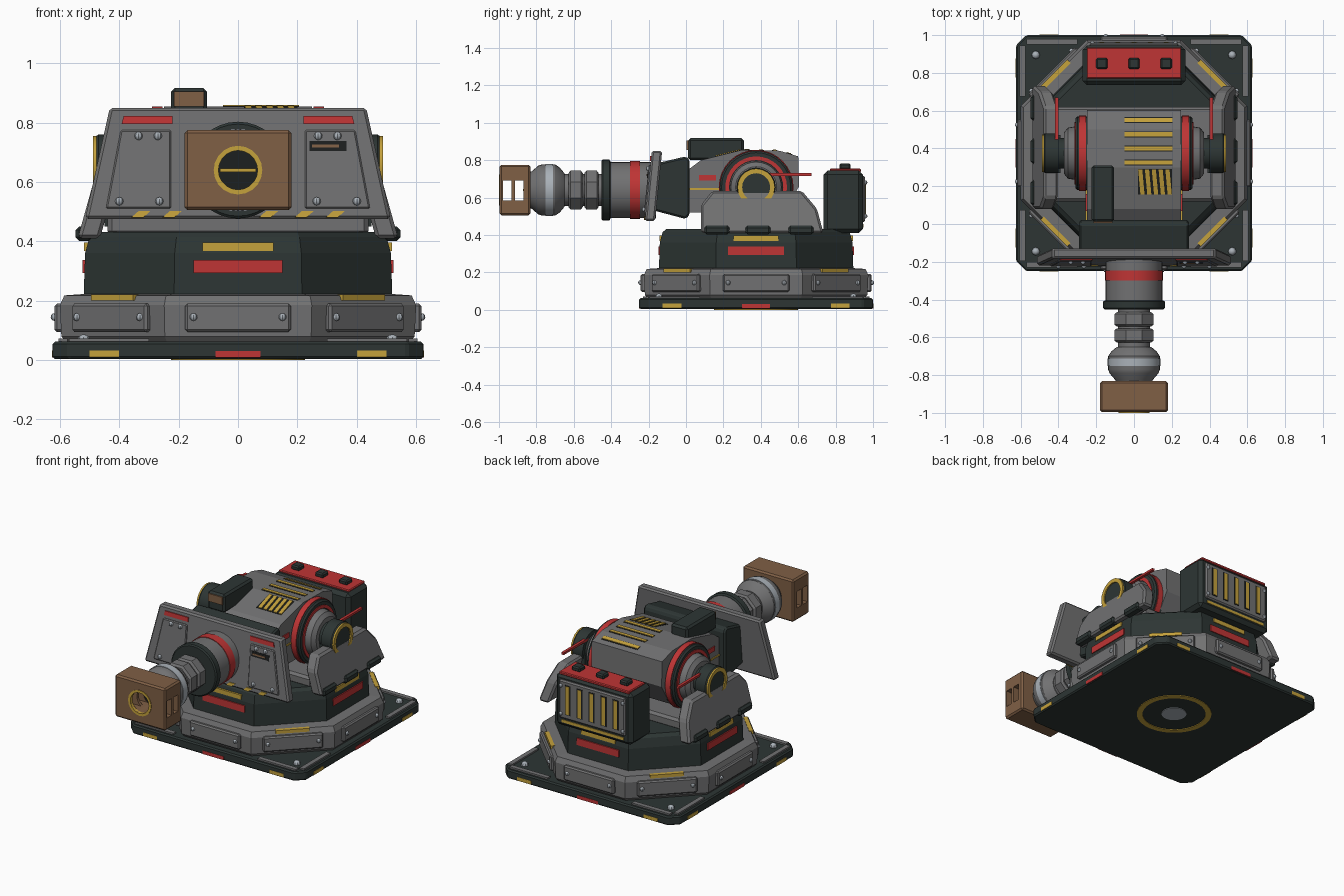
import bpy, bmesh, math
from mathutils import Matrix, Vector

if "Cube" in bpy.data.objects:
    bpy.data.objects.remove(bpy.data.objects["Cube"])

def colour(name, r, g, b):
    m = bpy.data.materials.new(name)
    m.diffuse_color = (r, g, b, 1)
    m.use_nodes = True
    m.node_tree.nodes["Principled BSDF"].inputs["Base Color"].default_value = m.diffuse_color
    return m

DARK = colour("dark green grey", .026, .036, .034)
GREY = colour("armour grey", .165, .165, .168)
RED = colour("red paint", .52, .035, .035)
YELLOW = colour("yellow paint", .56, .36, .045)
BROWN = colour("bronze brown", .215, .115, .06)
STEEL = colour("light steel", .40, .44, .48)
BLACK = colour("vent black", .012, .014, .014)

def finish(name, bm, mat, warp=None, matrix=None, bevel=0, smooth=False):
    if bevel:
        bmesh.ops.bevel(bm, geom=bm.edges[:], offset=bevel, segments=1, affect='EDGES', profile=.5)
    for v in bm.verts:
        if warp:
            v.co = warp(v.co)
        if matrix:
            v.co = matrix @ v.co
    bmesh.ops.recalc_face_normals(bm, faces=bm.faces[:])
    me = bpy.data.meshes.new(name)
    bm.to_mesh(me)
    bm.free()
    me.materials.append(mat)
    ob = bpy.data.objects.new(name, me)
    bpy.context.collection.objects.link(ob)
    if smooth:
        bpy.ops.object.select_all(action='DESELECT')
        ob.select_set(True)
        bpy.context.view_layer.objects.active = ob
        bpy.ops.object.shade_smooth_by_angle(angle=math.radians(32))
    return ob

def place(axis, a, b, t):
    return Vector({'x': (t, a, b), 'y': (a, t, b), 'z': (a, b, t)}[axis])

def prism(name, axis, pts, t0, t1, mat, **kw):
    bm = bmesh.new()
    lo, hi = [[bm.verts.new(place(axis, a, b, t)) for a, b in pts] for t in (t0, t1)]
    bm.faces.new(lo)
    bm.faces.new(hi)
    for i in range(len(pts)):
        j = (i + 1) % len(pts)
        bm.faces.new((lo[i], lo[j], hi[j], hi[i]))
    return finish(name, bm, mat, **kw)

def box(name, x, y, z, mat, **kw):
    """Box from (min, max) ranges."""
    pts = [(x[0], y[0]), (x[1], y[0]), (x[1], y[1]), (x[0], y[1])]
    return prism(name, 'z', pts, z[0], z[1], mat, **kw)

def lathe(name, axis, centre, profile, mat, n=32, phase=0, closed=False, smooth=True, **kw):
    """Profile is (position along axis, radius); a closed profile gives a ring."""
    bm = bmesh.new()
    ca, cb = centre
    ang = [math.tau * (i + phase) / n for i in range(n)]
    rings = [[bm.verts.new(place(axis, ca + r * math.cos(q), cb + r * math.sin(q), t)) for q in ang]
             for t, r in profile]
    pairs = list(zip(rings, rings[1:]))
    if closed:
        pairs.append((rings[-1], rings[0]))
    else:
        bm.faces.new(rings[0])
        bm.faces.new(rings[-1])
    for p, q in pairs:
        for i in range(n):
            j = (i + 1) % n
            bm.faces.new((p[i], p[j], q[j], q[i]))
    return finish(name, bm, mat, smooth=smooth, **kw)

def ring(name, axis, centre, t0, t1, r0, r1, mat, n=32):
    return lathe(name, axis, centre, [(t0, r0), (t0, r1), (t1, r1), (t1, r0)], mat, n=n, closed=True)

bolts = []
CY = .375
def turn(deg):
    return Matrix.Translation((0, CY, 0)) @ Matrix.Rotation(math.radians(deg), 4, 'Z')
OCT = 1 / math.cos(math.pi / 8)
def octagon(name, prof, mat):
    return lathe(name, 'z', (0, CY), [(z, a * OCT) for z, a in prof], mat, n=8, phase=.5, smooth=False)

# Square base plate with clipped corners
h, c = .625, .57
prism("base_plate", 'z', [(-c, -h), (c, -h), (h, -c), (h, c), (c, h), (-c, h), (-h, c), (-h, -c)],
      .004, .062, DARK, matrix=turn(0), bevel=.008)
for k in range(4):
    m = turn(k * 90)
    for s in (-1, 1):
        box("base_yellow_mark", sorted((s * .4, s * .5)), (-.627, -.61), (.01, .033), YELLOW, matrix=m)
        box("corner_bracket", sorted((s * .3, s * .57)), (-.605, -.575), (.055, .072), GREY, matrix=m)
    box("base_red_mark", (-.075, .075), (-.627, -.61), (.008, .03), RED, matrix=m)
    bolts.append((m @ Vector((-.52, -.52, .065)), .022))
# Underside ring and pivot
ring("underside_ring", 'z', (0, CY), 0, .02, .19, .225, YELLOW)
lathe("underside_pivot", 'z', (0, CY), [(.001, .075), (.02, .075)], STEEL)

# Octagonal armoured ring with a bolted panel on each side
octagon("octagon_ring", [(.05, .57), (.08, .595), (.185, .6), (.218, .585), (.224, .5)], GREY)
for k in range(8):
    m = turn(k * 45)
    box("ring_panel", (-.178, .178), (-.618, -.58), (.095, .19), GREY, matrix=m, bevel=.008)
    for s in (-1, 1):
        bolts.append((m @ Vector((s * .15, -.618, .145)), .013))
    if k % 2:
        box("ring_yellow_mark", (-.1, .1), (-.6, -.575), (.2, .221), YELLOW, matrix=m)

# Dark rotating drum
octagon("drum", [(.21, .52), (.36, .515), (.415, .5), (.432, .48)], DARK)
for k in range(4):
    m = turn(k * 90)
    box("drum_red_mark", (-.15, .15), (-.523, -.5), (.293, .337), RED, matrix=m)
    box("drum_yellow_mark", (-.12, .12), (-.518, -.49), (.368, .396), YELLOW, matrix=m)
box("cradle_floor", (-.44, .44), (.12, .62), (.42, .49), GREY, bevel=.015)

# Sloped side cheeks, trunnions, discs and side marks
cheek = [(.08, .41), (.08, .56), (.14, .635), (.62, .635), (.70, .54), (.735, .41)]
TZ = .655
for s in (-1, 1):
    prism("side_cheek", 'x', cheek, .465, .54, GREY, bevel=.012,
          warp=lambda p: Vector((s * (p.x - .28 * (p.z - .41)), p.y, p.z)))
    for y in (.165, .385, .615):
        box("cheek_bumper", sorted((s * .49, s * .547)), (y - .067, y + .067), (.402, .45), DARK, bevel=.012)
    lathe("side_disc", 'x', (CY, TZ), [(s * .24, .195), (s * .3, .195), (s * .31, .185)], DARK)
    ring("disc_red_band", 'x', (CY, TZ), s * .255, s * .29, .17, .2, RED)
    ring("disc_red_face", 'x', (CY, TZ), s * .3, s * .315, .145, .165, RED)
    lathe("disc_hub", 'x', (CY, TZ), [(s * .29, .145), (s * .35, .135), (s * .37, .11)], GREY)
    lathe("trunnion", 'x', (CY, TZ), [(s * .3, .08), (s * .4, .08), (s * .4, .105), (s * .47, .105),
                                      (s * .48, .098)], DARK, n=20)
    ring("trunnion_ring", 'x', (CY, TZ), s * .475, s * .488, .075, .1, YELLOW, n=20)
    box("trunnion_pillar", sorted((s * .39, s * .45)), (.27, .47), (.45, .64), DARK)
    box("red_lever", sorted((s * .4, s * .418)), (.42, .67), (.716, .73), RED)
    box("body_red_mark", sorted((s * .24, s * .256)), (.07, .16), (.69, .72), RED)
    box("body_yellow_line", sorted((s * .24, s * .256)), (.0, .2), (.64, .65), YELLOW)

# Gun body with vents on its top
top = [(0, .74), (.08, .80), (.3, .855), (.5, .85), (.6, .82)]
prism("gun_body", 'x', [(0, .52)] + top + [(.605, .66), (.52, .52)], -.25, .25, GREY)
def on_top(p):
    for (a, za), (b, zb) in zip(top, top[1:]):
        if a <= p.y <= b:
            return Vector((p.x, p.y, p.z + za + (zb - za) * (p.y - a) / (b - a)))
    return p
for y in (.325, .4, .475, .55):
    box("top_vent", (-.05, .205), (y - .016, y + .016), (-.004, .002), BLACK, warp=on_top)
    box("top_vent_slat", (-.05, .205), (y - .011, y + .011), (-.004, .005), YELLOW, warp=on_top)
box("front_vent", (.02, .2), (.155, .29), (-.004, .002), BLACK, warp=on_top)
for i in range(5):
    x = .022 + i * .036
    prism("front_vent_slat", 'z', [(x + .012, .157), (x + .034, .157), (x + .022, .288), (x, .288)],
          -.004, .006, YELLOW, warp=on_top)
box("sensor_box", (-.225, -.105), (.012, .31), (.80, .917), DARK, bevel=.012)
box("sensor_lens", (-.215, -.115), (.004, .03), (.855, .905), BROWN)
# Mantlet behind the shield
prism("mantlet", 'x', [(-.17, .53), (0, .485), (.02, .51), (.02, .80), (0, .82), (-.17, .78)],
      -.29, .29, DARK, bevel=.01)

# Front shield, leaning slightly back, with panels and markings
def lean(p):
    return Vector((p.x, p.y + .1 * (p.z - .475), p.z))
prism("front_shield", 'y', [(-.515, .475), (.515, .475), (.432, .85), (-.432, .85)], -.22, -.165,
      GREY, warp=lean, bevel=.01)
for s in (-1, 1):
    prism("shield_panel", 'y', [(s * .225, .51), (s * .445, .51), (s * .395, .775), (s * .225, .775)],
          -.229, -.2, GREY, warp=lean, bevel=.005)
    prism("shield_red_mark", 'y', [(s * .22, .795), (s * .392, .795), (s * .385, .822), (s * .22, .822)],
          -.226, -.2, RED, warp=lean)
    for x, z in ((.27, .755), (.335, .755), (.265, .535), (.4, .535)):
        bolts.append((lean(Vector((s * x, -.229, z))), .014))
for x in (-.36, -.255, .07, .19, .295):
    prism("shield_yellow_stripe", 'y', [(x, .48), (x + .04, .48), (x + .065, .502), (x + .025, .502)],
          -.225, -.2, YELLOW, warp=lean)
box("shield_slot", (.24, .365), (-.232, -.2), (.705, .738), BLACK, warp=lean)
box("shield_slot_bar", (.25, .34), (-.235, -.2), (.716, .726), BROWN, warp=lean)

# Barrel sections
BC = (0, .64)
lathe("barrel_sleeve", 'y', BC, [(-.42, .15), (-.16, .15)], GREY)
ring("barrel_red_band", 'y', BC, -.3, -.245, .14, .154, RED)
lathe("barrel_flange", 'y', BC, [(-.452, .155), (-.445, .163), (-.41, .163), (-.405, .155)], DARK)
lathe("barrel_neck", 'y', BC, [(-.68, .085), (-.44, .085)], GREY)
for y in (-.505, -.59):
    lathe("barrel_nut", 'y', BC, [(y - .038, .098), (y - .028, .112), (y + .028, .112), (y + .038, .098)],
          GREY, n=8, phase=.5, smooth=False)
lathe("barrel_bulb", 'y', BC, [(-.85, .09), (-.825, .1), (-.79, .13), (-.77, .137), (-.70, .137),
                               (-.675, .12), (-.65, .09)], GREY)
ring("bulb_steel_band", 'y', BC, -.752, -.712, .12, .14, STEEL)

# Muzzle brake: bronze block with a bore and two cross slots
muzzle = box("muzzle_brake", (-.18, .18), (-.996, -.832), (.505, .775), BROWN, bevel=.01)
cutters = [lathe("bore_cutter", 'y', BC, [(-1.1, .066), (-.86, .066)], BLACK, smooth=False)]
for y in ((-.978, -.932), (-.914, -.868)):
    cutters.append(box("slot_cutter", (-.3, .3), y, (.585, .692), BROWN))
for cut in cutters:
    mod = muzzle.modifiers.new("cut", 'BOOLEAN')
    mod.object = cut
    mod.solver = 'EXACT'
    bpy.context.view_layer.objects.active = muzzle
    bpy.ops.object.modifier_apply(modifier=mod.name)
    bpy.data.objects.remove(cut)
lathe("bore_end", 'y', BC, [(-.866, .066), (-.858, .066)], BLACK)
ring("muzzle_ring", 'y', BC, -1.0, -.98, .066, .082, YELLOW, n=20)
box("bore_bar", (-.06, .06), (-.872, -.86), (.634, .646), YELLOW)

# Rear power pack with grille, red lid and knobs
box("rear_pack", (-.272, .272), (.735, .945), (.41, .745), DARK, bevel=.022)
box("rear_grille", (-.235, .235), (.93, .958), (.47, .715), GREY, bevel=.008)
box("rear_yellow_bar", (-.22, .22), (.93, .949), (.44, .458), YELLOW)
box("rear_lid", (-.25, .25), (.77, .935), (.735, .755), RED, bevel=.005)
for i in range(-2, 3):
    x = i * .085
    box("grille_slot", (x - .02, x + .02), (.94, .96), (.5, .69), BLACK)
    box("grille_slat", (x - .012, x + .012), (.94, .963), (.505, .685), YELLOW)
for x in (-.17, 0, .17):
    box("lid_knob", (x - .03, x + .03), (.82, .88), (.75, .782), DARK, bevel=.008)
for s in (-1, 1):
    for z in (.5, .68):
        bolts.append((Vector((s * .22, .958, z)), .012))

# All domed bolts
bm = bmesh.new()
for p, r in bolts:
    bmesh.ops.create_uvsphere(bm, u_segments=8, v_segments=6, radius=r, matrix=Matrix.Translation(p))
finish("bolts", bm, STEEL, smooth=True)
